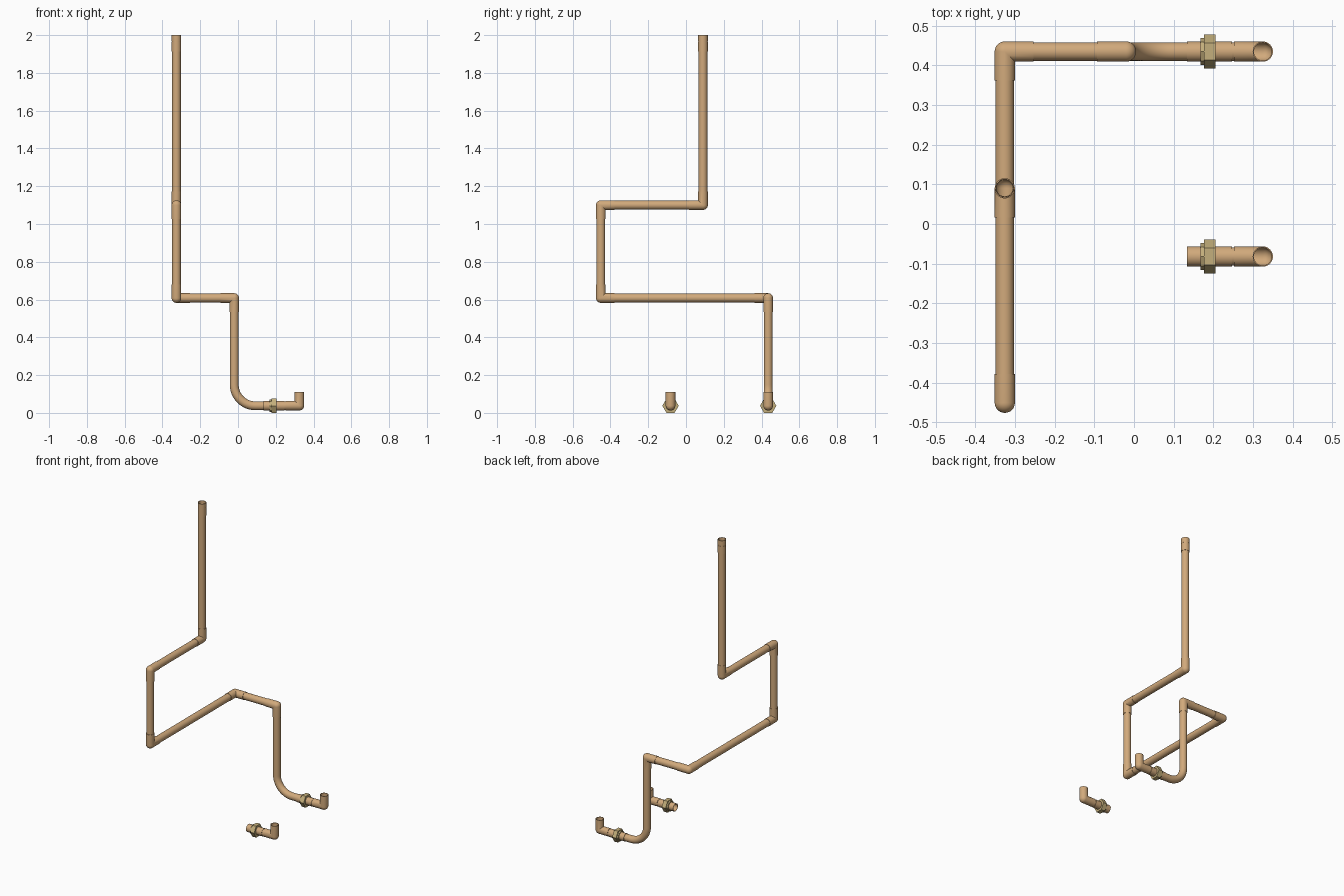
import bpy, bmesh, math
from mathutils import Vector as V

if "Cube" in bpy.data.objects:
    bpy.data.objects.remove(bpy.data.objects["Cube"])

N = 32
R_PIPE, R_FIT, WALL = 0.0232, 0.0255, 0.003
LEG = 0.073                      # elbow leg length
X, Y, Z0 = -0.326, 0.435, 0.0375  # riser x, rear line y, floor line z


def material(name, col):
    m = bpy.data.materials.new(name)
    m.diffuse_color = (*col, 1)
    m.use_nodes = True
    m.node_tree.nodes["Principled BSDF"].inputs["Base Color"].default_value = m.diffuse_color
    return m


COPPER = material("copper", (0.64, 0.40, 0.20))
BRASS = material("brass", (0.55, 0.43, 0.20))


def skin(name, rings, mat=COPPER):
    """Joins a closed cycle of rings: outside wall, end, inside wall, end."""
    bm = bmesh.new()
    vs = [[bm.verts.new(p) for p in r] for r in rings]
    n = len(rings[0])
    for a, b in zip(vs, vs[1:] + vs[:1]):
        for i in range(n):
            j = (i + 1) % n
            bm.faces.new((a[i], a[j], b[j], b[i]))
    bmesh.ops.remove_doubles(bm, verts=bm.verts, dist=1e-5)
    bmesh.ops.recalc_face_normals(bm, faces=bm.faces)
    me = bpy.data.meshes.new(name)
    bm.to_mesh(me)
    bm.free()
    ob = bpy.data.objects.new(name, me)
    bpy.context.collection.objects.link(ob)
    me.materials.append(mat)
    bpy.ops.object.select_all(action='DESELECT')
    ob.select_set(True)
    bpy.context.view_layer.objects.active = ob
    bpy.ops.object.shade_smooth_by_angle(angle=math.radians(35))
    return ob


def ring(c, u, v, r, n=N):
    return [c + r * (u * math.cos(t) + v * math.sin(t))
            for t in (2 * math.pi * i / n for i in range(n))]


def tube(name, a, b, r, bore=None, mat=COPPER, n=N):
    """Hollow straight tube; n = 6 gives a nut with points along y."""
    a, b = V(a), V(b)
    d = (b - a).normalized()
    u = V((0, 1, 0)) if abs(d.y) < 0.5 else V((1, 0, 0))
    v = d.cross(u)
    bore = bore or r - WALL
    return skin(name, [ring(a, u, v, r, n), ring(b, u, v, r, n),
                       ring(b, u, v, bore, n), ring(a, u, v, bore, n)], mat)


def elbow(name, c, d1, d2):
    """Elbow entered along d1 and left along d2: sharp inside, round outside."""
    c, d1, d2 = V(c), V(d1), V(d2)
    w = d1.cross(d2)

    def wall(r):
        out = [ring(c - d1 * LEG, d2, w, r)]
        for k in range(9):
            a = math.pi / 2 * k / 8
            loop = []
            for i in range(N):
                t = 2 * math.pi * i / N
                p, q = r * math.cos(t), r * math.sin(t)
                off = (d2 - d1) if p > 0 else d2 * math.cos(a) - d1 * math.sin(a)
                loop.append(c + p * off + q * w)
            out.append(loop)
        return out + [ring(c + d2 * LEG, -d1, w, r)]
    return skin(name, wall(R_FIT) + wall(R_FIT - WALL)[::-1])


# Corners of the line, top to bottom
corners = [V((X, 0.09, 2.0)), V((X, 0.09, 1.1)), V((X, -0.451, 1.1)),
           V((X, -0.451, 0.608)), V((X, Y, 0.608)), V((-0.02, Y, 0.608))]
down = V((0, 0, -1))
dirs = [(b - a).normalized() for a, b in zip(corners, corners[1:])] + [down]

# Straight pipes and elbows
for i, (a, b) in enumerate(zip(corners, corners[1:])):
    d = dirs[i]
    tube(f"pipe_{i + 1}", a + d * 0.04, b - d * 0.04, R_PIPE)
for i in range(1, len(corners)):
    elbow(f"elbow_{i}", corners[i], dirs[i - 1], dirs[i])

# Coupling at the top of the riser
tube("top_coupling_body", (X, 0.09, 1.912), (X, 0.09, 1.963), R_FIT)
tube("top_coupling_groove", (X, 0.09, 1.962), (X, 0.09, 1.967), R_FIT - 0.001)
tube("top_coupling_rim", (X, 0.09, 1.966), (X, 0.09, 2.0), R_FIT)

# Drop pipe with the long swept bend
B = 0.112


def drop_wall(r):
    y = V((0, 1, 0))
    path = [(V((-0.02, Y, 0.57)), V((1, 0, 0)))]
    for k in range(17):
        a = math.pi / 2 * k / 16
        u = V((math.cos(a), 0, math.sin(a)))
        path.append((V((-0.02 + B, Y, Z0 + B)) - u * B, u))
    path.append((V((0.16, Y, Z0)), V((0, 0, 1))))
    return [ring(c, u, y, r) for c, u in path]


skin("drop_pipe", drop_wall(R_PIPE) + drop_wall(R_PIPE - WALL)[::-1])

# Two floor connections: socket, collar, nut, tail and outlet elbow
for tag, y in (("rear", Y), ("front", -0.082)):
    def part(name, x0, x1, r, **kw):
        return tube(f"{tag}_{name}", (x0, y, Z0), (x1, y, Z0), r, **kw)
    part("socket", 0.134, 0.170, R_FIT)
    part("union_collar", 0.168, 0.178, 0.034, bore=0.0225, n=8, mat=BRASS)
    part("union_nut", 0.177, 0.205, 0.0432, bore=0.0225, n=6, mat=BRASS)
    part("tail_socket", 0.203, 0.247, R_FIT)
    part("tail_pipe", 0.22, 0.285, R_PIPE)
    elbow(f"{tag}_outlet_elbow", (0.325, y, Z0 + 0.001), (1, 0, 0), (0, 0, 1))
